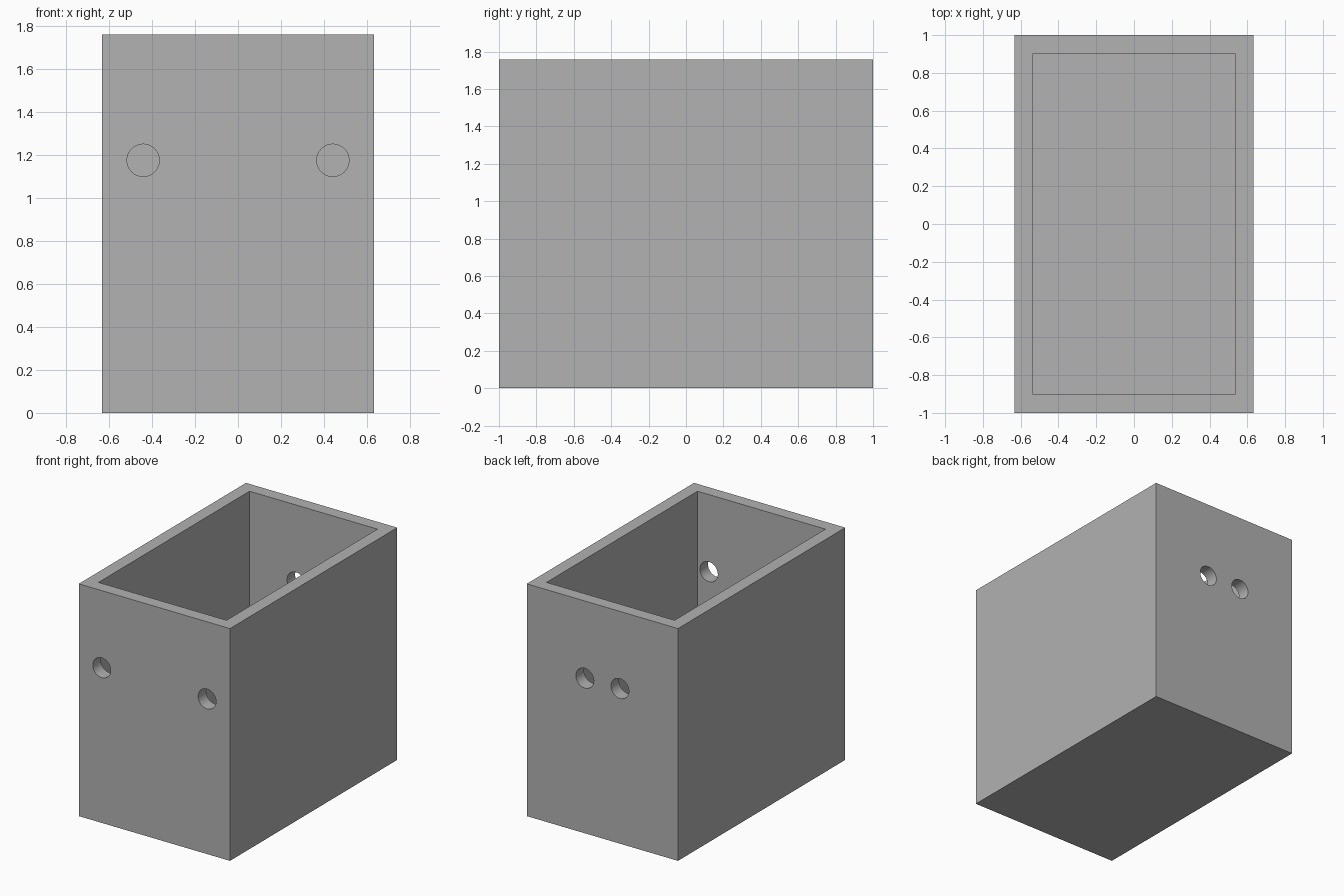
import bpy
import math

if "Cube" in bpy.data.objects:
    bpy.data.objects.remove(bpy.data.objects["Cube"])

HX, HY, H = 0.633, 1.0, 1.758   # outer half width, half depth, height
T = 0.097                       # wall and floor thickness
HOLE_Z, HOLE_R = 1.174, 0.075

grey = bpy.data.materials.new("plain grey")
grey.diffuse_color = (0.445, 0.445, 0.445, 1)
grey.use_nodes = True
grey.node_tree.nodes["Principled BSDF"].inputs["Base Color"].default_value = grey.diffuse_color


def box(name, x, y, z0, z1):
    bpy.ops.mesh.primitive_cube_add(size=1, location=(0, 0, (z0 + z1) / 2))
    ob = bpy.context.object
    ob.name = name
    ob.scale = (2 * x, 2 * y, z1 - z0)
    bpy.ops.object.transform_apply(location=True, rotation=True, scale=True)
    ob.data.materials.append(grey)
    return ob


def cut(target, cutter):
    mod = target.modifiers.new("cut", 'BOOLEAN')
    mod.operation = 'DIFFERENCE'
    mod.solver = 'EXACT'
    mod.object = cutter
    bpy.context.view_layer.objects.active = target
    bpy.ops.object.modifier_apply(modifier=mod.name)
    bpy.data.objects.remove(cutter)


# Open-topped box
body = box("open_box", HX, HY, 0, H)
cut(body, box("cavity_cutter", HX - T, HY - T, T, H + 0.3))

# Wide-set holes in the front wall, close-set holes in the back wall
for y, offset in ((-HY + T / 2, 0.441), (HY - T / 2, 0.147)):
    for side in (-1, 1):
        bpy.ops.mesh.primitive_cylinder_add(
            vertices=64, radius=HOLE_R, depth=3 * T,
            location=(side * offset, y, HOLE_Z), rotation=(math.pi / 2, 0, 0))
        drill = bpy.context.object
        drill.name = "hole_cutter"
        drill.data.materials.append(grey)
        cut(body, drill)

# Smooth hole walls, sharp box edges
bpy.ops.object.select_all(action='DESELECT')
body.select_set(True)
bpy.context.view_layer.objects.active = body
bpy.ops.object.shade_smooth_by_angle(angle=math.radians(30))
